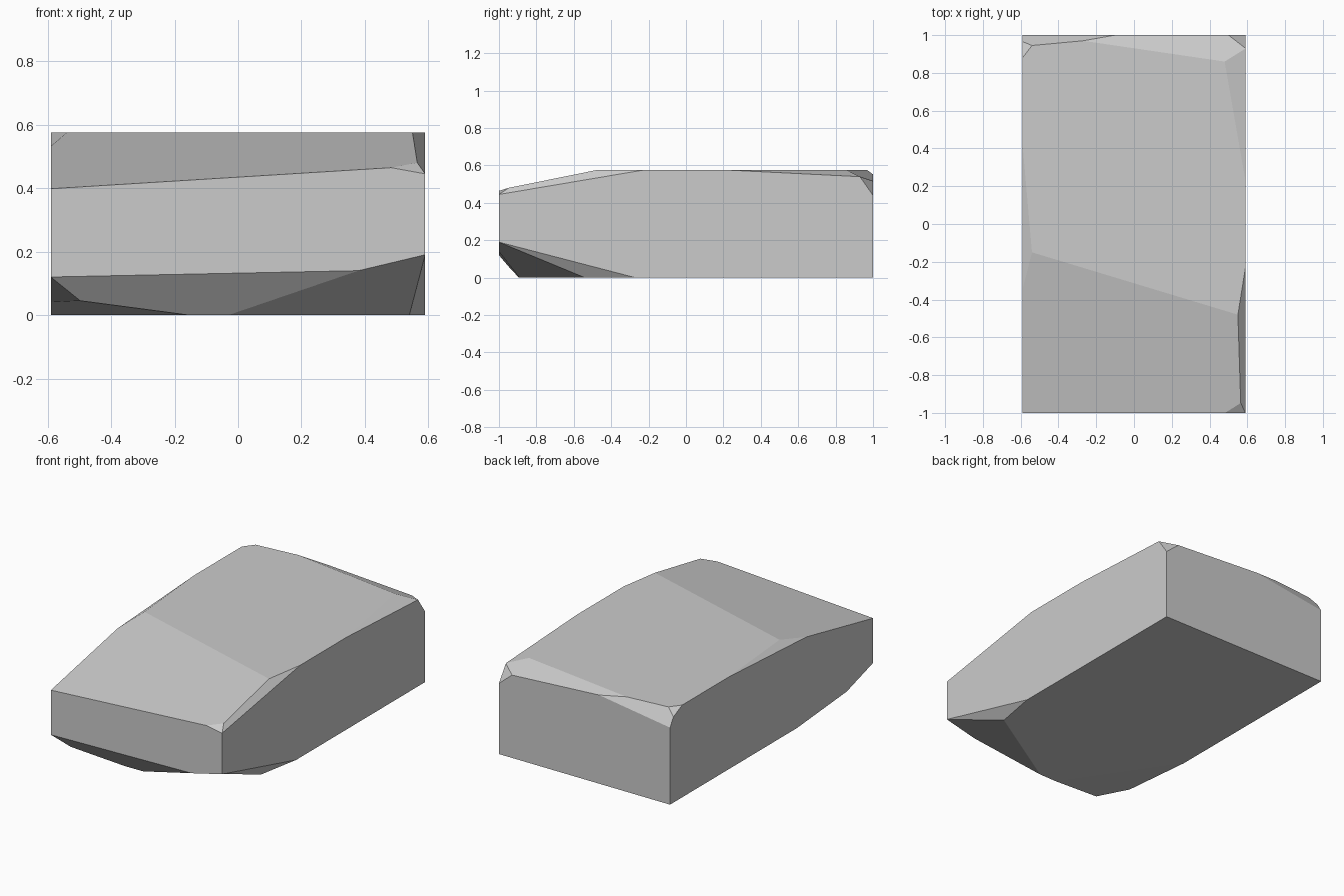
import bpy
import bmesh
from mathutils import Vector
from mathutils.geometry import normal

cube = bpy.data.objects.get("Cube")
if cube:
    bpy.data.objects.remove(cube, do_unlink=True)

# Half width, half length and height of the block
W, L, H = 0.59, 1.0, 0.575
CENTRE = Vector((0, 0, H / 2))


def chip(bm, *points):
    """Slice off the material outside the plane through three points."""
    a, b, c = [Vector(p) for p in points]
    n = normal(a, b, c)
    if n.dot(a - CENTRE) < 0:
        n = -n
    cut = bmesh.ops.bisect_plane(
        bm, geom=bm.verts[:] + bm.edges[:] + bm.faces[:], dist=1e-5,
        plane_co=a, plane_no=n, clear_outer=True)
    rim = [e for e in bm.edges if e.is_boundary]
    if rim:
        bmesh.ops.edgeloop_fill(bm, edges=rim)


# Stone material
stone = bpy.data.materials.new("grey stone")
stone.use_nodes = True
grey = (0.6, 0.6, 0.6, 1)
stone.diffuse_color = grey
stone.node_tree.nodes["Principled BSDF"].inputs["Base Color"].default_value = grey

# Plain block
bm = bmesh.new()
bmesh.ops.create_cube(bm, size=2)
for v in bm.verts:
    v.co = Vector((v.co.x * W, v.co.y * L, v.co.z * H / 2)) + CENTRE

# Top front: broad slope, left edge, its small corner, right edge
chip(bm, (-0.54, -0.15, H), (0.55, -0.48, H), (-0.56, -L, 0.4))
chip(bm, (W, -0.23, H), (0.55, -0.48, H), (W, -L, 0.445))
chip(bm, (0.48, -L, 0.465), (W, -L, 0.445), (0.56, -0.96, 0.474))
chip(bm, (-W, 0.42, H), (-0.54, -0.15, H), (-W, -0.38, 0.53))

# Top back: long chamfer, left edge, left corner, right chamfer, right corner
chip(bm, (0.48, 0.86, H), (-0.27, 0.97, H), (0.5, L, 0.516))
chip(bm, (W, 0.23, H), (0.48, 0.86, H), (W, 0.93, 0.54))
chip(bm, (W, 0.93, 0.54), (W, L, 0.44), (0.5, L, 0.516))
chip(bm, (-0.54, 0.945, H), (-0.27, 0.97, H), (-W, L, 0.48))
chip(bm, (-W, 0.88, H), (-0.54, 0.945, H), (-W, 0.975, 0.53))

# Underside front: left edge, left corner, front chamfer, right slope, right corner
chip(bm, (W, -L, 0.19), (W, -0.27, 0), (0.54, -0.54, 0))
chip(bm, (W, -L, 0.19), (0.38, -L, 0.14), (0.54, -0.54, 0))
chip(bm, (0, -0.89, 0), (-W, -L, 0.12), (0.38, -L, 0.14))
chip(bm, (-0.16, -0.885, 0), (-W, -0.25, 0), (-0.5, -0.93, 0.045))
chip(bm, (-W, -L, 0.12), (-0.5, -0.93, 0.045), (-W, -0.74, 0.04))

bmesh.ops.recalc_face_normals(bm, faces=bm.faces[:])
mesh = bpy.data.meshes.new("stone_block")
bm.to_mesh(mesh)
bm.free()
mesh.materials.append(stone)
block = bpy.data.objects.new("stone_block", mesh)
bpy.context.scene.collection.objects.link(block)
